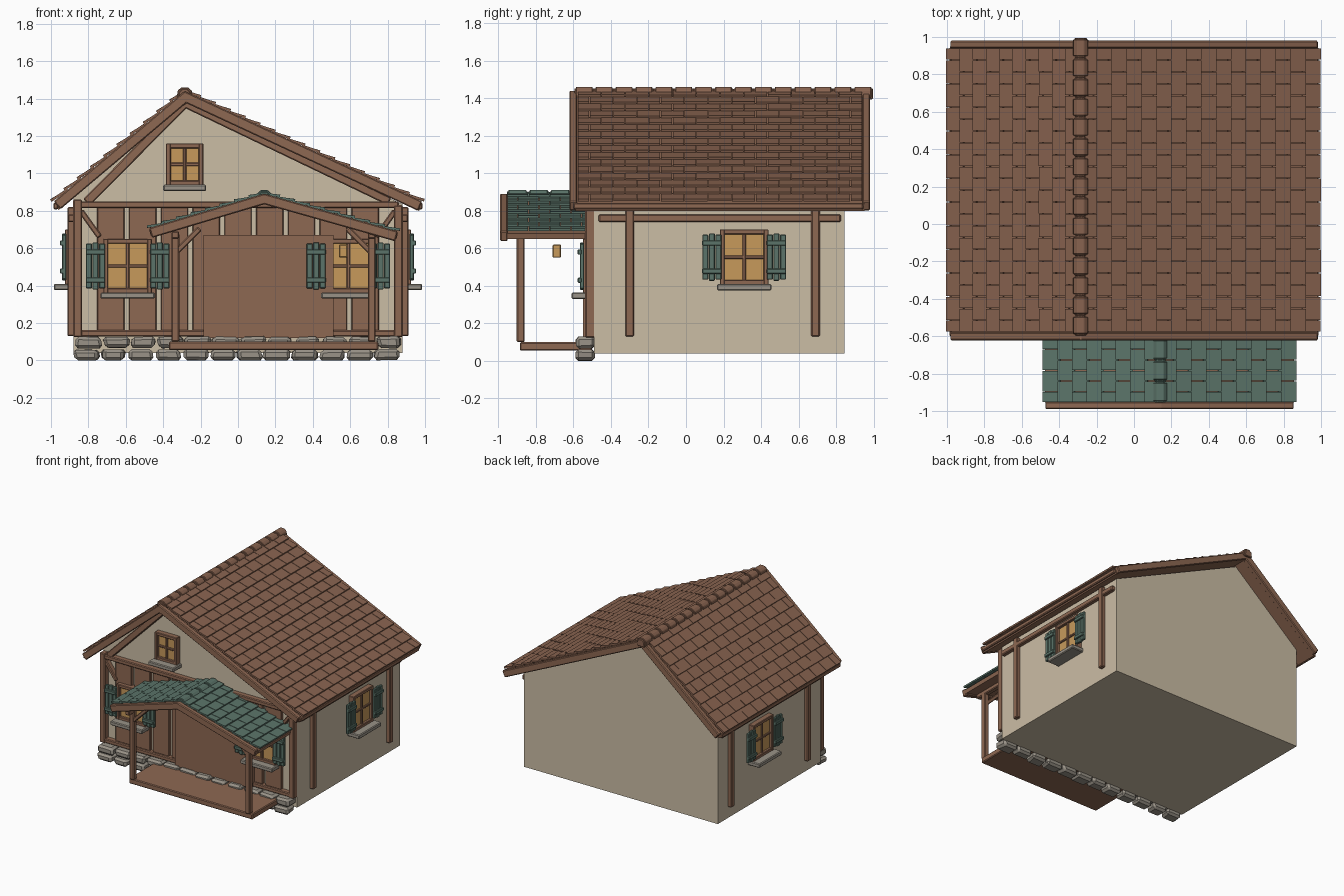
import bpy, bmesh, math, random
from mathutils import Matrix, Vector

random.seed(4)
if "Cube" in bpy.data.objects:
    bpy.data.objects.remove(bpy.data.objects["Cube"])


def material(name, rgb):
    m = bpy.data.materials.new(name)
    m.use_nodes = True
    m.diffuse_color = (*rgb, 1)
    m.node_tree.nodes["Principled BSDF"].inputs["Base Color"].default_value = (*rgb, 1)
    return m


WOOD = material("brown wood", (0.27, 0.138, 0.085))
CLAY = material("clay tile", (0.25, 0.127, 0.08))
PLASTER = material("cream plaster", (0.6, 0.51, 0.375))
GREEN = material("teal paint", (0.105, 0.175, 0.142))
GLASS = material("amber glass", (0.57, 0.32, 0.105))
STONE = material("grey stone", (0.32, 0.29, 0.245))


class Part:
    """One named mesh gathered from boxes, beams and prisms."""

    def __init__(self, name, mat, bevel=0.0, place=Matrix()):
        self.name, self.mat, self.bevel, self.place = name, mat, bevel, place
        self.bm = bmesh.new()

    def box(self, x0, x1, y0, y1, z0, z1, turn=Matrix()):
        size = Matrix.Diagonal((x1 - x0, y1 - y0, z1 - z0, 1))
        mid = Matrix.Translation(((x0 + x1) / 2, (y0 + y1) / 2, (z0 + z1) / 2))
        return bmesh.ops.create_cube(self.bm, size=1, matrix=mid @ turn @ size)["verts"]

    def beam(self, p, q, thick, y0, y1):
        """Straight timber between two (x, z) points."""
        p, q = Vector(p), Vector(q)
        d = (q - p).normalized()
        n = Vector((-d.y, d.x)) * thick / 2
        self.prism([p + n, q + n, q - n, p - n], y0, y1)

    def prism(self, pts, y0, y1):
        """Closed (x, z) outline drawn out along y."""
        a, b = [[self.bm.verts.new((p[0], y, p[1])) for p in pts] for y in (y0, y1)]
        self.bm.faces.new(a)
        self.bm.faces.new(b[::-1])
        for i in range(len(pts)):
            j = (i + 1) % len(pts)
            self.bm.faces.new((a[j], a[i], b[i], b[j]))

    def chevron(self, left, top, right, thick, y0, y1, lower=0.0):
        """Pair of sloping boards meeting at the ridge, with square-cut ends."""
        l, t, r = [Vector(p) - Vector((0, lower)) for p in (left, top, right)]
        dl, dr = (t - l).normalized(), (r - t).normalized()
        nl, nr = Vector((-dl.y, dl.x)), Vector((-dr.y, dr.x))
        mid = (nl + nr).normalized()
        self.prism([l, t, r, r - nr * thick, t - mid * thick / mid.dot(nl), l - nl * thick], y0, y1)

    def done(self):
        bmesh.ops.recalc_face_normals(self.bm, faces=self.bm.faces)
        self.bm.transform(self.place)
        mesh = bpy.data.meshes.new(self.name)
        self.bm.to_mesh(mesh)
        self.bm.free()
        mesh.materials.append(self.mat)
        ob = bpy.data.objects.new(self.name, mesh)
        bpy.context.collection.objects.link(ob)
        if self.bevel:
            mod = ob.modifiers.new("soft edges", "BEVEL")
            mod.width, mod.segments = self.bevel, 1
        return ob


def tiles(part, top, eave, y0, y1, rows, cols):
    """Staggered courses of lapped tiles down one slope."""
    a, b = Vector((top[0], 0, top[1])), Vector((eave[0], 0, eave[1]))
    u = (b - a).normalized()
    n = Vector((-u.z, 0, u.x)) * (1 if u.x > 0 else -1)
    step, width = (b - a).length / rows, (y1 - y0) / cols
    for i in range(rows):
        c = a + u * step * (i + 0.45) + n * 0.004
        for k in range(cols + i % 2):
            s = y0 + (k - 0.5 * (i % 2)) * width
            lo, hi = max(s, y0) + 0.002, min(s + width, y1) - 0.002
            tilt = 0.13 + random.uniform(-0.02, 0.02)
            d, m = u + n * tilt, n - u * tilt
            turn = Matrix((d.normalized(), Vector((0, 1, 0)), m.normalized())).transposed().to_4x4()
            h, w = step * 0.58, (hi - lo) / 2
            mat = Matrix.Translation((c.x, (lo + hi) / 2, c.z)) @ turn @ Matrix.Diagonal((h * 2, w * 2, 0.013, 1))
            bmesh.ops.create_cube(part.bm, size=1, matrix=mat)


def ridge_caps(part, x, z, y0, y1, count):
    step = (y1 - y0) / count
    half = [(0.042, -0.04), (0.038, 0), (0.018, 0.018)]
    outline = half + [(-p, q) for p, q in reversed(half)]
    for i in range(count):
        s = y0 + i * step
        part.prism([(x + p, z + q) for p, q in outline], s + 0.008, s + step - 0.008)
        part.prism([(x + p * 0.8, z + q - 0.008) for p, q in outline], s, s + step)


# Plastered walls
RIDGE, LEFT, RIGHT = (-0.285, 1.44), (-0.985, 0.85), (0.985, 0.85)
walls = Part("walls", PLASTER)
walls.prism([(-0.88, 0.04), (0.88, 0.04), (0.88, 0.835), (-0.285, 1.372), (-0.88, 0.87)], -0.49, 0.845)
walls.done()

# Main roof
roof = Part("roof_deck", WOOD)
roof.chevron(LEFT, RIDGE, RIGHT, 0.04, -0.59, 0.95, 0.015)
roof.done()
barge = Part("barge_boards", WOOD, 0.006)
for y0, y1 in ((-0.622, -0.58), (0.94, 0.98)):
    barge.chevron(LEFT, RIDGE, RIGHT, 0.055, y0, y1)
for s in (-1, 1):
    barge.box(s * 0.975 - 0.012, s * 0.975 + 0.012, -0.6, 0.945, 0.808, 0.842)
barge.done()
shingles = Part("roof_tiles", CLAY)
tiles(shingles, RIDGE, (-0.992, 0.848), -0.578, 0.94, 10, 12)
tiles(shingles, RIDGE, (0.99, 0.848), -0.578, 0.94, 16, 12)
shingles.done()
caps = Part("roof_ridge_caps", CLAY, 0.004)
ridge_caps(caps, RIDGE[0], 1.442, -0.595, 0.995, 15)
caps.done()

# Front timber frame
frame = Part("front_timber_frame", WOOD, 0.006)
for s in (-1, 1):
    frame.box(s * 0.857 - 0.024, s * 0.857 + 0.024, -0.537, -0.485, 0.125, 0.86 if s < 0 else 0.83)
    frame.beam((s * 0.84, 0.8), (s * 0.74, 0.66), 0.03, -0.53, -0.485)
frame.box(-0.86, 0.86, -0.533, -0.485, 0.128, 0.162)
frame.box(-0.86, 0.86, -0.535, -0.485, 0.815, 0.85)
frame.beam((-0.81, 0.845), (-0.285, 1.375), 0.05, -0.53, -0.485)
frame.beam((0.81, 0.85), (-0.285, 1.375), 0.045, -0.53, -0.485)
frame.done()
boards = Part("front_wall_boards", WOOD, 0.004)
for i in range(9):
    x = (i - 4) * 0.17
    boards.box(x - 0.073, x + 0.073, -0.515, -0.485, 0.16, 0.82)
boards.done()
door = Part("door_panel", WOOD)
door.box(-0.185, 0.51, -0.55, -0.485, 0.12, 0.67)
door.done()

# Side timbers
for s, side in ((1, "left"), (-1, "right")):
    timber = Part(side + "_side_timbers", WOOD, 0.006)
    for y in (-0.3, 0.69):
        timber.box(s * 0.89 - 0.022, s * 0.89 + 0.022, y - 0.023, y + 0.023, 0.13, 0.82)
    timber.box(s * 0.89 - 0.02, s * 0.89 + 0.02, -0.465, 0.825, 0.74, 0.78)
    timber.done()

# Stone footing
stones = Part("stone_footing", STONE, 0.016)
for row in range(2):
    for i in range(12):
        x = -0.805 + i * 0.146 + (row * 2 - 1) * 0.008
        w, z = random.uniform(0.062, 0.071), row * 0.068
        verts = stones.box(x - w, x + w, -0.59 + random.uniform(0, 0.02), -0.485, z, z + 0.06)
        for v in verts:
            v.co.x += random.uniform(-0.012, 0.012)
            v.co.z = max(0, v.co.z + random.uniform(-0.005, 0.003))
stones.done()


def window(name, place, w, h, shutters=True):
    """Window facing local -y, with its middle at the local origin."""
    a, b = w / 2, h / 2
    wood = Part(name + "_frame", WOOD, 0.004, place)
    for s in (-1, 1):
        wood.box(s * (a - 0.013) - 0.013, s * (a - 0.013) + 0.013, -0.045, 0.02, -b, b)
        wood.box(-a, a, -0.043, 0.02, s * (b - 0.013) - 0.013, s * (b - 0.013) + 0.013)
    wood.box(-0.009, 0.009, -0.034, 0, -b, b)
    wood.box(-a, a, -0.032, 0, -0.009, 0.009)
    wood.done()
    pane = Part(name + "_glass", GLASS, 0, place)
    pane.box(0.01 - a, a - 0.01, -0.022, 0.01, 0.01 - b, b - 0.01)
    pane.done()
    sill = Part(name + "_sill", STONE, 0.006, place)
    sill.box(-a - 0.015, a + 0.015, -0.105, 0.01, -b - 0.03, -b + 0.004)
    sill.done()
    if shutters:
        leaf = Part(name + "_shutters", GREEN, 0.004, place)
        for s in (-1, 1):
            x = s * (a + 0.042)
            for k in (-1, 0, 1):
                c, t = x + k * 0.035, 0.126 - 0.006 * abs(k)
                leaf.box(c - 0.016, c + 0.016, -0.06, -0.038, -t, t)
            for z in (-0.075, 0.075):
                leaf.box(x - 0.052, x + 0.052, -0.072, -0.05, z - 0.014, z + 0.014)
        leaf.done()


# Windows
for s, side in ((1, "left"), (-1, "right")):
    window("front_" + side + "_window", Matrix.Translation((s * 0.59, -0.505, 0.505)), 0.26, 0.29)
    turn = Matrix.Rotation(s * math.pi / 2, 4, "Z")
    window(side + "_side_window", Matrix.Translation((s * 0.88, 0.31, 0.553)) @ turn, 0.26, 0.295)
window("attic_window", Matrix.Translation((-0.285, -0.49, 1.048)), 0.2, 0.225, False)

# Porch
PEAK, PL, PR = (0.14, 0.892), (-0.475, 0.708), (0.855, 0.69)
porch = Part("porch_frame", WOOD, 0.006)
porch.box(-0.37, 0.75, -0.885, -0.5, 0.055, 0.1)
for x, inward in ((-0.335, 1), (0.715, -1)):
    porch.box(x - 0.021, x + 0.021, -0.902, -0.86, 0.1, 0.68)
    porch.box(x - 0.02, x + 0.02, -0.96, -0.5, 0.65, 0.69)
    porch.beam((x, 0.575), (x + inward * 0.13, 0.705), 0.03, -0.9, -0.865)
porch.chevron(PL, PEAK, PR, 0.055, -0.99, -0.95)
porch.done()
deck = Part("porch_roof_deck", WOOD)
deck.chevron(PL, PEAK, PR, 0.03, -0.955, -0.5, 0.012)
deck.done()
slates = Part("porch_tiles", GREEN)
tiles(slates, PEAK, (-0.482, 0.706), -0.953, -0.5, 8, 4)
tiles(slates, PEAK, (0.862, 0.69), -0.953, -0.5, 9, 4)
slates.done()
porch_caps = Part("porch_ridge_caps", GREEN, 0.004)
ridge_caps(porch_caps, PEAK[0], 0.893, -0.955, -0.5, 4)
porch_caps.done()
lantern = Part("porch_lantern", GLASS, 0.005)
lantern.box(0.54, 0.585, -0.71, -0.665, 0.55, 0.62)
lantern.done()
